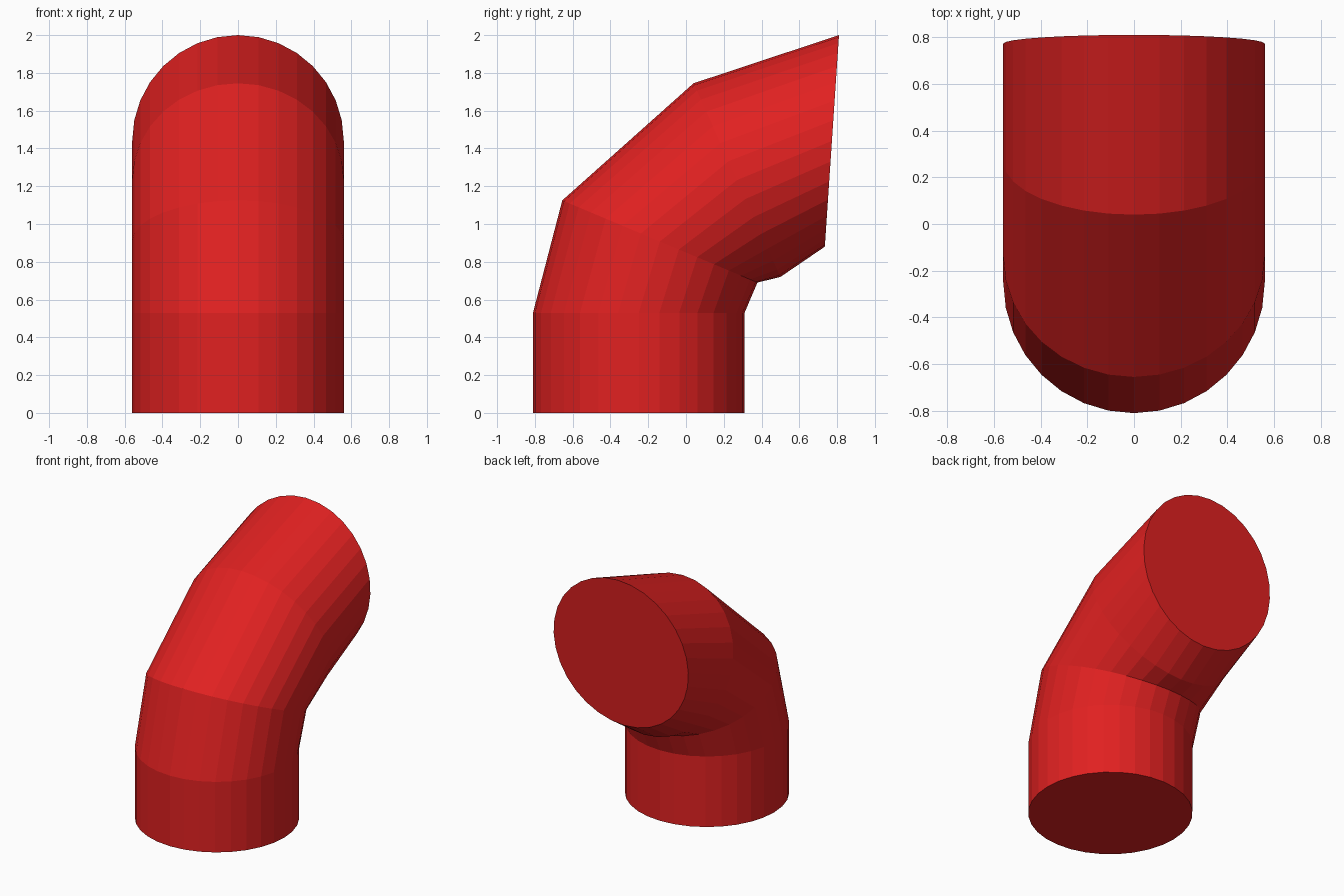
import bpy, bmesh, math
from mathutils import Vector

if "Cube" in bpy.data.objects:
    bpy.data.objects.remove(bpy.data.objects["Cube"])

SIDES = 32
RADIUS = 0.56

# Circular cross-sections of the bend: (outer y, z), (inner y, z)
SECTIONS = [
    ((-0.81, 0.0), (0.31, 0.0)),
    ((-0.81, 0.53), (0.31, 0.53)),
    ((-0.655, 1.125), (0.378, 0.69)),
    ((0.04, 1.745), (0.5, 0.72)),
    ((0.81, 2.0), (0.735, 0.88)),
]


def add_ring(bm, outer, inner):
    """Tilted circle whose diameter runs from the outer to the inner point."""
    a, b = Vector((0, *outer)), Vector((0, *inner))
    centre, arm = (a + b) / 2, (a - b) / 2
    ring = []
    for i in range(SIDES):
        t = 2 * math.pi * i / SIDES
        side = Vector((RADIUS * math.sin(t), 0, 0))
        ring.append(bm.verts.new(centre + arm * math.cos(t) + side))
    return ring


# Curved pipe elbow with closed ends
bm = bmesh.new()
rings = [add_ring(bm, o, i) for o, i in SECTIONS]
for low, high in zip(rings, rings[1:]):
    for i in range(SIDES):
        j = (i + 1) % SIDES
        bm.faces.new((low[i], low[j], high[j], high[i]))
bm.faces.new(rings[0])
bm.faces.new(rings[-1])
bmesh.ops.recalc_face_normals(bm, faces=bm.faces)

mesh = bpy.data.meshes.new("pipe_elbow")
bm.to_mesh(mesh)
bm.free()
pipe = bpy.data.objects.new("pipe_elbow", mesh)
bpy.context.collection.objects.link(pipe)

# Red finish
red = bpy.data.materials.new("red")
red.diffuse_color = (0.75, 0.015, 0.015, 1)
red.use_nodes = True
red.node_tree.nodes["Principled BSDF"].inputs["Base Color"].default_value = red.diffuse_color
mesh.materials.append(red)
